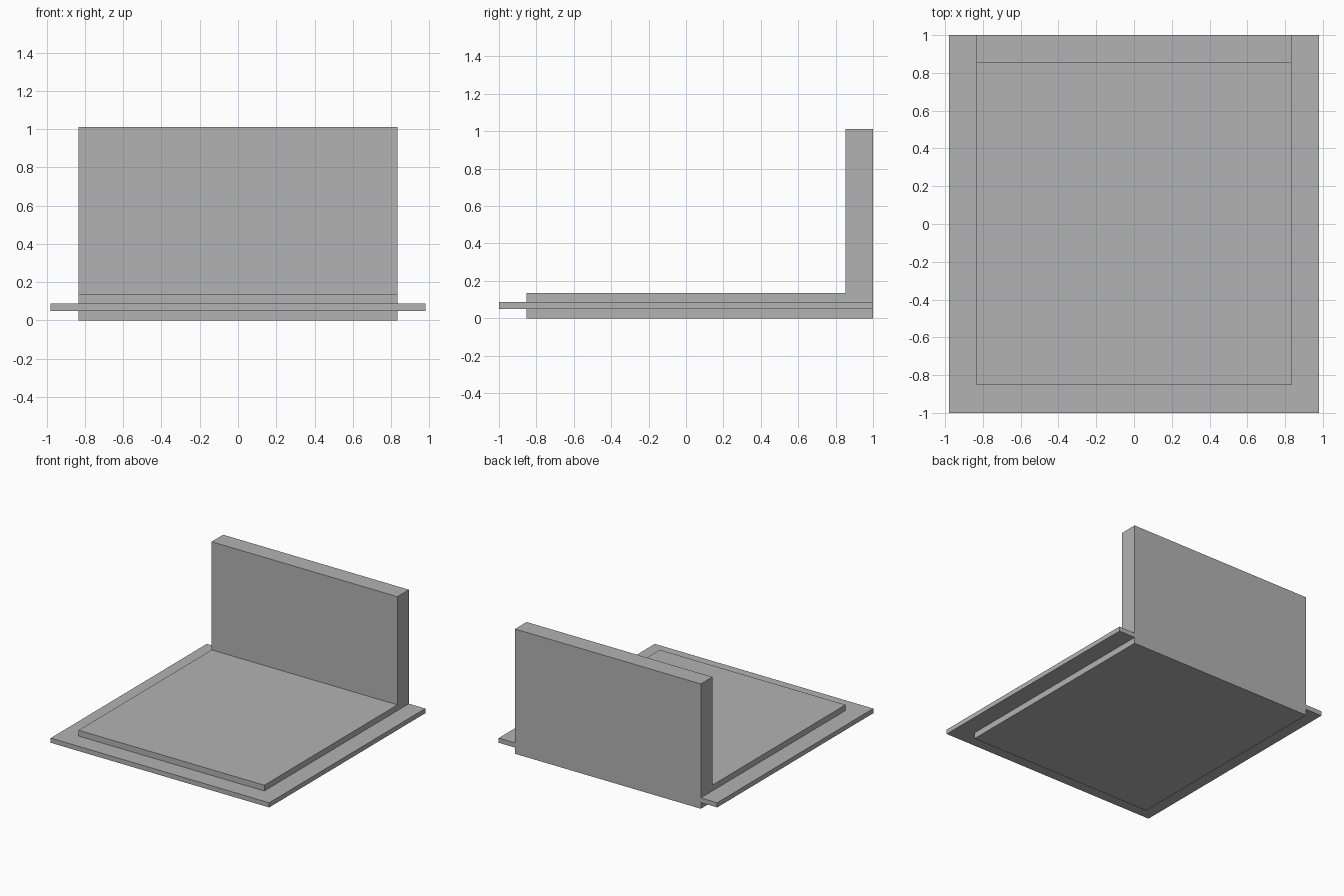
import bpy
import bmesh
from mathutils import Vector

default = bpy.data.objects.get("Cube")
if default:
    bpy.data.objects.remove(default, do_unlink=True)

# One flat grey for the whole model
GREY = (0.45, 0.45, 0.45, 1.0)
grey = bpy.data.materials.new("light grey")
grey.use_nodes = True
grey.diffuse_color = GREY
grey.node_tree.nodes["Principled BSDF"].inputs["Base Color"].default_value = GREY


def extrude_profile(name, points, direction):
    """Make a solid by sweeping a closed profile along a direction."""
    bm = bmesh.new()
    face = bm.faces.new([bm.verts.new(p) for p in points])
    swept = bmesh.ops.extrude_face_region(bm, geom=[face], use_keep_orig=True)
    verts = [v for v in swept["geom"] if isinstance(v, bmesh.types.BMVert)]
    bmesh.ops.translate(bm, verts=verts, vec=Vector(direction))
    bmesh.ops.recalc_face_normals(bm, faces=bm.faces)
    mesh = bpy.data.meshes.new(name)
    bm.to_mesh(mesh)
    bm.free()
    mesh.materials.append(grey)
    obj = bpy.data.objects.new(name, mesh)
    bpy.context.collection.objects.link(obj)
    return obj


body_x, rim_x = 0.833, 0.98
front, back, wall_front = -0.853, 1.0, 0.852
slab_top, wall_top = 0.135, 1.012
rim_bottom, rim_top = 0.05, 0.088

# Floor slab and upright back wall as one L-shaped solid
side_profile = [(front, 0), (back, 0), (back, wall_top),
                (wall_front, wall_top), (wall_front, slab_top), (front, slab_top)]
extrude_profile("slab_and_back_wall",
                [(-body_x, y, z) for y, z in side_profile],
                (2 * body_x, 0, 0))

# Thin rim wrapping the left, front and right of the slab, open at the back
half = [(rim_x, -1), (rim_x, back), (body_x, back), (body_x, front)]
outline = half + [(-x, y) for x, y in reversed(half)]
extrude_profile("rim_plate",
                [(x, y, rim_bottom) for x, y in outline],
                (0, 0, rim_top - rim_bottom))
